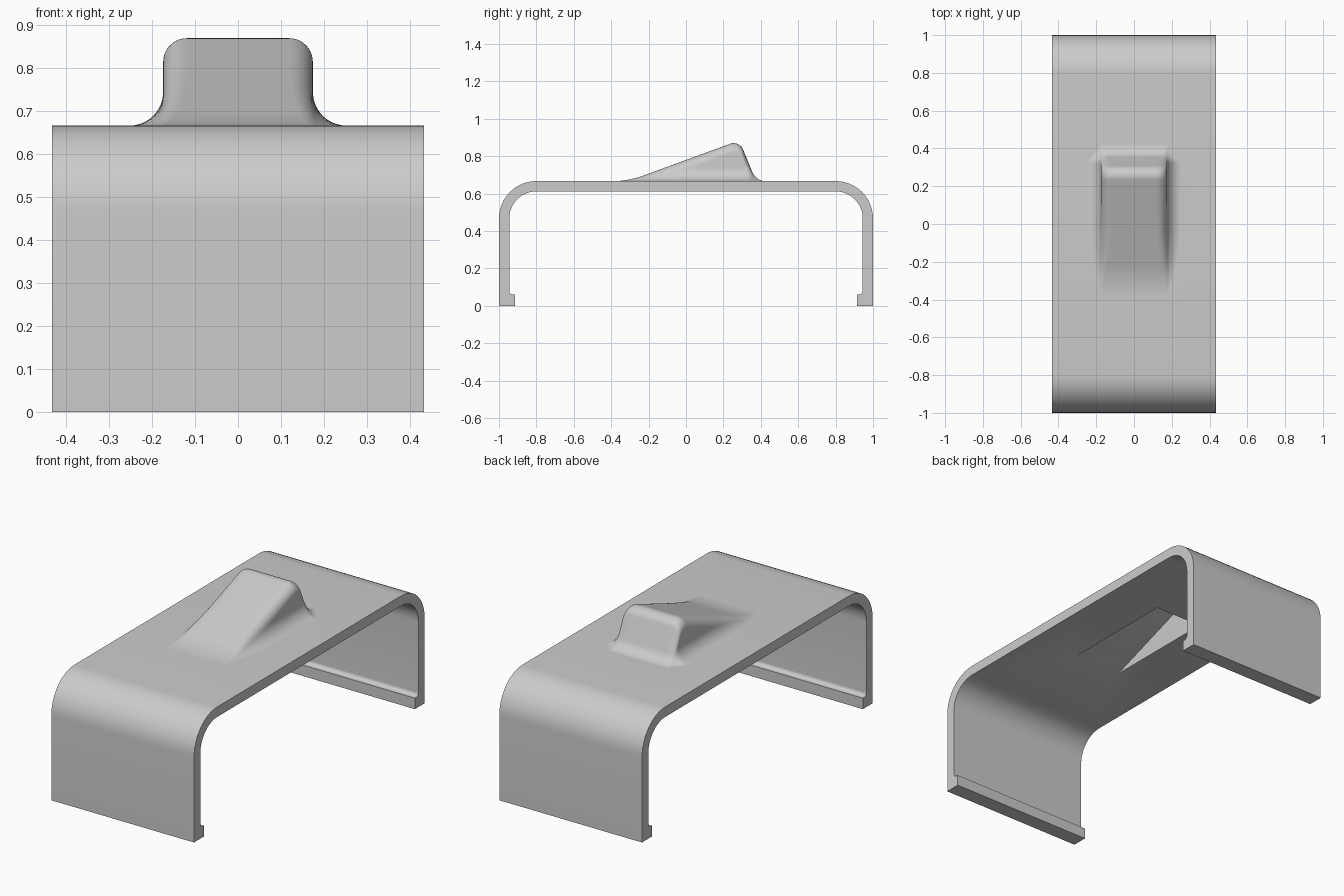
import bpy
import bmesh
from math import acos, cos, sin, sqrt, pi, ceil
from mathutils import Vector

if "Cube" in bpy.data.objects:
    bpy.data.objects.remove(bpy.data.objects["Cube"], do_unlink=True)

DECK = 0.667            # deck top height
HALF_W = 0.433          # half of the bracket width

grey = bpy.data.materials.new("plain grey")
grey.use_nodes = True
colour = (0.6, 0.6, 0.6, 1)
grey.diffuse_color = colour
grey.node_tree.nodes["Principled BSDF"].inputs["Base Color"].default_value = colour


def rounded(corners, steps=12):
    """Polyline through (a, b, radius) corners, each rounded by a tangent arc."""
    out = []
    for i, (a, b, r) in enumerate(corners):
        p = Vector((a, b))
        if r == 0:
            out.append(p)
            continue
        u = (Vector(corners[i - 1][:2]) - p).normalized()
        v = (Vector(corners[i + 1][:2]) - p).normalized()
        half = u.angle(v) / 2
        centre = p + (u + v).normalized() * r / sin(half)
        mid = (p - centre).normalized()
        side = Vector((-mid.y, mid.x))
        if side.dot(u) < 0:
            side = -side
        sweep = pi / 2 - half
        for k in range(steps + 1):
            t = sweep * (1 - 2 * k / steps)
            out.append(centre + r * (mid * cos(t) + side * sin(t)))
    return out


def loft(name, sections):
    """Closed solid through matching rings of points."""
    bm = bmesh.new()
    rings = [[bm.verts.new(p) for p in ring] for ring in sections]
    n = len(rings[0])
    for a, b in zip(rings, rings[1:]):
        for i in range(n):
            j = (i + 1) % n
            bm.faces.new((a[i], a[j], b[j], b[i]))
    bm.faces.new(rings[0])
    bm.faces.new(rings[-1])
    bmesh.ops.recalc_face_normals(bm, faces=bm.faces)
    mesh = bpy.data.meshes.new(name)
    bm.to_mesh(mesh)
    bm.free()
    mesh.materials.append(grey)
    obj = bpy.data.objects.new(name, mesh)
    bpy.context.collection.objects.link(obj)
    return obj


def extrude_x(name, profile, half):
    return loft(name, [[(x, y, z) for y, z in profile] for x in (-half, half)])


# Bracket: bent strip with a small inward lip at the foot of each leg
half_profile = rounded([
    (0, DECK, 0), (1, DECK, 0.2), (1, 0, 0), (0.915, 0, 0), (0.915, 0.06, 0),
    (0.945, 0.06, 0.02), (0.945, 0.612, 0.145), (0, 0.612, 0)])
mirrored = [Vector((-p.x, p.y)) for p in reversed(half_profile[1:-1])]
bracket = extrude_x("bracket", half_profile + mirrored, HALF_W)

# Ramp: side outline, resampled so the cross-sections stay close together
outline = rounded([(-0.42, DECK, 0), (-0.31, DECK, 0.5), (0.285, 0.885, 0.055),
                   (0.375, DECK, 0.078), (0.435, DECK, 0)])
spine = [outline[0]]
for p, q in zip(outline, outline[1:]):
    n = ceil((q - p).length / 0.02)
    spine += [p.lerp(q, (k + 1) / n) for k in range(n)]

TOP_R, FOOT_R, SIDE = 0.055, 0.078, 0.174


def ramp_section(y, height):
    """Flat top, rounded shoulder, upright side and flared foot."""
    total = TOP_R + FOOT_R
    h = max(height, 0.0005)
    turn = acos(max(0, 1 - h / total))
    x0 = SIDE - TOP_R + 0.06 * (1 - sin(turn))
    base = DECK - 0.0006
    angles = [turn * k / 10 for k in range(11)]
    pts = [(x0 + TOP_R * sin(t), base + h - TOP_R * (1 - cos(t))) for t in angles]
    foot = x0 + total * sin(turn)
    pts += [(foot - FOOT_R * sin(t), base + FOOT_R * (1 - cos(t))) for t in reversed(angles)]
    pts.append((foot, DECK - 0.03))
    return [(x, y, z) for x, z in pts] + [(-x, y, z) for x, z in reversed(pts)]


ramp = loft("ramp", [ramp_section(p.x, p.y - DECK) for p in spine])

# Wedge-shaped pocket, open underneath
pocket = extrude_x("pocket_cutter", [(-0.3, 0.5), (-0.3, 0.612), (0.268, 0.815),
                                     (0.36, 0.612), (0.36, 0.5)], 0.143)
pocket.hide_render = True

for obj in (bracket, ramp):
    bpy.ops.object.select_all(action="DESELECT")
    obj.select_set(True)
    bpy.context.view_layer.objects.active = obj
    cut = obj.modifiers.new("pocket", "BOOLEAN")
    cut.operation = "DIFFERENCE"
    cut.solver = "EXACT"
    cut.object = pocket
    bpy.ops.object.modifier_apply(modifier=cut.name)
    bpy.ops.object.shade_smooth_by_angle(angle=0.6)

bpy.data.objects.remove(pocket, do_unlink=True)
